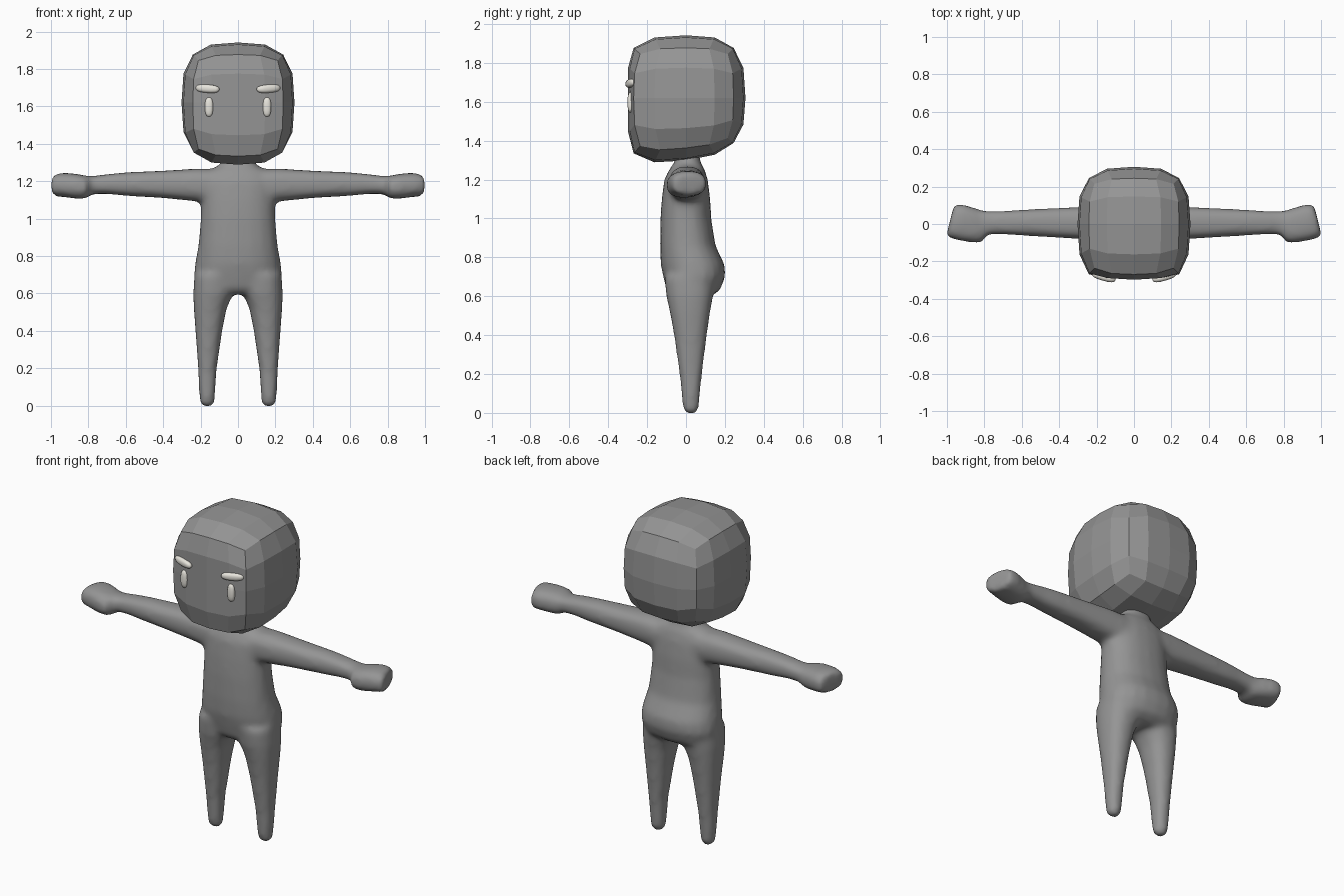
import bpy, bmesh, math
from mathutils import Vector, Matrix

if "Cube" in bpy.data.objects:
    bpy.data.objects.remove(bpy.data.objects["Cube"])


def material(name, rgb):
    m = bpy.data.materials.new(name)
    m.diffuse_color = (*rgb, 1)
    m.use_nodes = True
    m.node_tree.nodes["Principled BSDF"].inputs["Base Color"].default_value = m.diffuse_color
    return m


GREY = material("clay grey", (0.30, 0.30, 0.30))
WHITE = material("warm white", (0.80, 0.78, 0.72))


def finish(name, bm, mat, smooth):
    bmesh.ops.recalc_face_normals(bm, faces=bm.faces)
    for f in bm.faces:
        f.smooth = smooth
    me = bpy.data.meshes.new(name)
    bm.to_mesh(me)
    bm.free()
    me.materials.append(mat)
    ob = bpy.data.objects.new(name, me)
    bpy.context.collection.objects.link(ob)
    return ob


def oval(u0, u1, v0, v1, power=2.3, n=20):
    """Rounded outline filling the given limits."""
    pts = []
    for i in range(n):
        a = math.tau * i / n
        c, s = math.cos(a), math.sin(a)
        u = math.copysign(abs(c) ** (2 / power), c)
        v = math.copysign(abs(s) ** (2 / power), s)
        pts.append(((u0 + u1) / 2 + u * (u1 - u0) / 2,
                    (v0 + v1) / 2 + v * (v1 - v0) / 2))
    return pts


def loft(bm, rings):
    """Closed tube through a list of point rings."""
    loops = [[bm.verts.new(p) for p in r] for r in rings]
    n = len(loops[0])
    for a, b in zip(loops, loops[1:]):
        for i in range(n):
            j = (i + 1) % n
            bm.faces.new((a[i], a[j], b[j], b[i]))
    bm.faces.new(loops[0])
    bm.faces.new(loops[-1])


# Body: torso, legs and arms fused into one smooth skin
body = bmesh.new()

# torso sections: height, half width, front y, back y
TORSO = [(0.595, 0.17, -0.07, 0.12), (0.63, 0.225, -0.10, 0.175),
         (0.70, 0.236, -0.117, 0.202), (0.76, 0.230, -0.130, 0.200),
         (0.86, 0.212, -0.134, 0.152), (1.00, 0.200, -0.132, 0.130),
         (1.10, 0.198, -0.125, 0.125), (1.20, 0.200, -0.112, 0.112),
         (1.255, 0.170, -0.085, 0.095), (1.285, 0.100, -0.06, 0.075),
         (1.36, 0.075, -0.05, 0.065)]
loft(body, [[(x, y, z) for x, y in oval(-w, w, f, b)]
            for z, w, f, b in TORSO])

# leg sections: height, inner x, outer x, front y, back y
LEG = [(-0.004, 0.145, 0.185, 0.005, 0.045), (0.012, 0.126, 0.205, -0.014, 0.064),
       (0.06, 0.122, 0.208, -0.020, 0.069), (0.20, 0.113, 0.214, -0.034, 0.083),
       (0.40, 0.084, 0.228, -0.062, 0.108), (0.52, 0.060, 0.237, -0.084, 0.125),
       (0.60, 0.025, 0.240, -0.102, 0.140), (0.70, 0.01, 0.234, -0.112, 0.15)]

# arm sections: x, front y, back y, bottom z, top z, slant
ARM = [(0.10, -0.09, 0.10, 1.08, 1.265, 0), (0.22, -0.085, 0.095, 1.092, 1.268, 0),
       (0.40, -0.074, 0.086, 1.110, 1.257, 0), (0.60, -0.062, 0.077, 1.122, 1.248, 0),
       (0.70, -0.056, 0.070, 1.132, 1.238, 0), (0.78, -0.054, 0.068, 1.132, 1.228, 0),
       (0.815, -0.100, 0.074, 1.106, 1.230, 0), (0.86, -0.100, 0.086, 1.106, 1.240, -0.1),
       (0.93, -0.086, 0.104, 1.115, 1.246, -0.2), (0.975, -0.072, 0.106, 1.118, 1.240, -0.25),
       (0.988, -0.066, 0.100, 1.128, 1.230, -0.25)]

for side in (-1, 1):
    loft(body, [[(side * x, y, z) for x, y in oval(i, o, f, b)]
                for z, i, o, f, b in LEG])
    loft(body, [[(side * (x + k * y), y, z) for y, z in oval(f, b, lo, hi, 2.6)]
                for x, f, b, lo, hi, k in ARM])

body_ob = finish("body", body, GREY, True)
fuse = body_ob.modifiers.new("fuse", 'REMESH')
fuse.mode = 'VOXEL'
fuse.voxel_size = 0.016
fuse.use_smooth_shade = True
relax = body_ob.modifiers.new("relax", 'SMOOTH')
relax.factor = 0.5
relax.iterations = 9

# Head: faceted rounded block with a flattened face and a raised nape
head = bmesh.new()
bmesh.ops.create_cube(head, size=2)
bmesh.ops.subdivide_edges(head, edges=head.edges[:], cuts=3, use_grid_fill=True)
for v in head.verts:
    d = v.co / sum(abs(c) ** 3.1 for c in v.co) ** (1 / 3.1)
    x, y, z = 0.302 * d.x, 0.306 * d.y, 1.62 + 0.322 * d.z
    if y < 0:
        y = max(1.1 * y, -0.298 + 0.45 * x * x)
    if d.z < 0:
        z += 0.13 * y * -d.z
    v.co = (x, y, z)
finish("head", head, GREY, False)


def bead(name, place, size, turn=(0, 0)):
    """Small smooth pill; turn is tilt about y, then yaw about z."""
    bm = bmesh.new()
    bmesh.ops.create_uvsphere(bm, u_segments=16, v_segments=10, radius=1)
    m = (Matrix.Translation(place) @ Matrix.Rotation(turn[1], 4, 'Z')
         @ Matrix.Rotation(turn[0], 4, 'Y'))
    for v in bm.verts:
        p = v.co / sum(abs(c) ** 2.6 for c in v.co) ** (1 / 2.6)
        v.co = m @ Vector(a * b for a, b in zip(p, size))
    finish(name, bm, WHITE, True)


# Eyes and eyebrows
for side, label in ((-1, "right"), (1, "left")):
    bead(label + "_eye", (side * 0.155, -0.285, 1.597), (0.022, 0.016, 0.052))
    bead(label + "_eyebrow", (side * 0.163, -0.283, 1.695), (0.066, 0.020, 0.022),
         (side * -0.07, side * 0.28))
